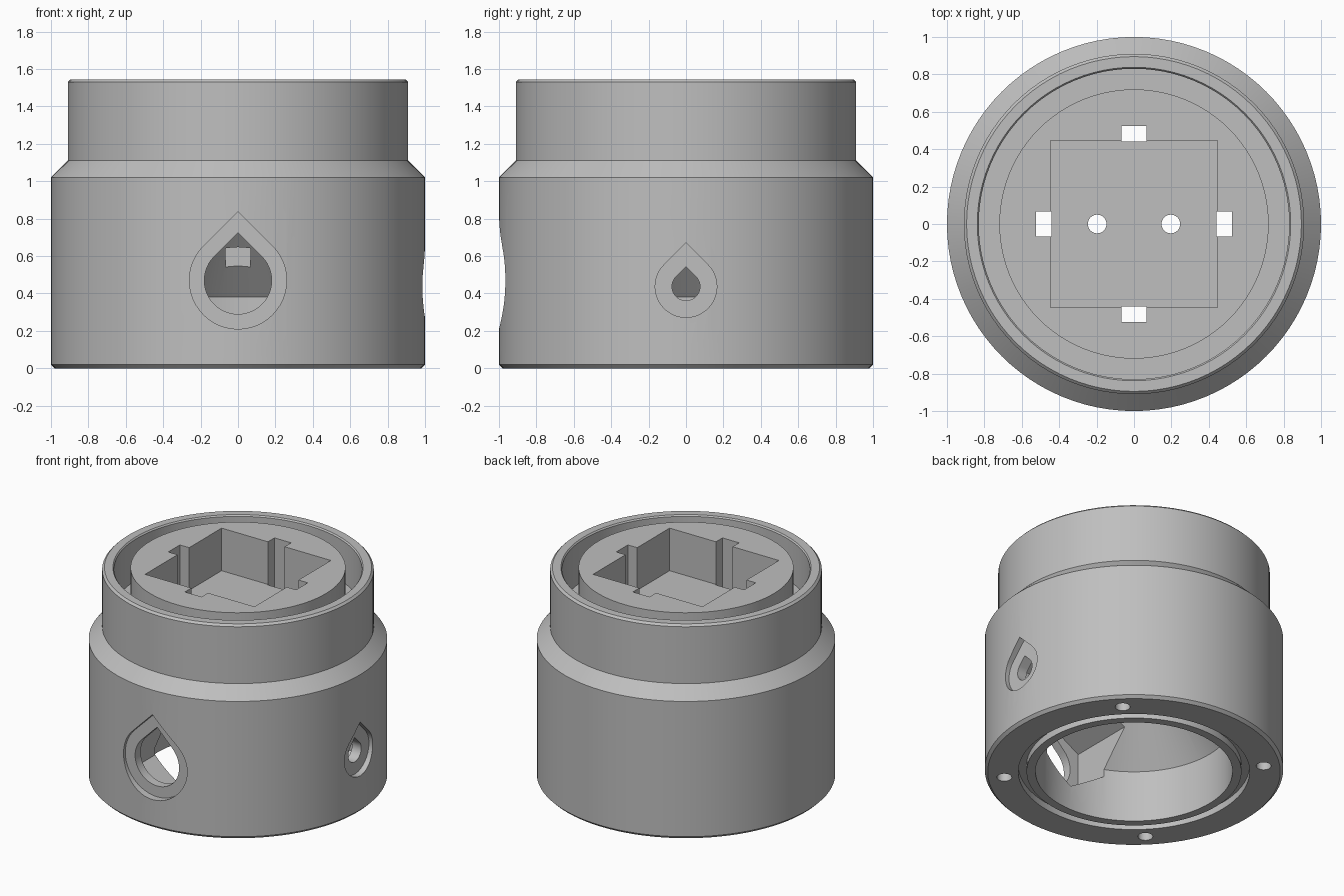
import bpy, bmesh
from math import sin, cos, pi, radians
from mathutils import Matrix, Vector

cube = bpy.data.objects.get("Cube")
if cube:
    bpy.data.objects.remove(cube, do_unlink=True)

grey = bpy.data.materials.new("plain grey")
grey.use_nodes = True
colour = (0.52, 0.52, 0.52, 1)
grey.diffuse_color = colour
grey.node_tree.nodes["Principled BSDF"].inputs["Base Color"].default_value = colour


def make_object(name, bm):
    bmesh.ops.recalc_face_normals(bm, faces=bm.faces)
    mesh = bpy.data.meshes.new(name)
    bm.to_mesh(mesh)
    bm.free()
    mesh.materials.append(grey)
    obj = bpy.data.objects.new(name, mesh)
    bpy.context.collection.objects.link(obj)
    return obj


def lathe(name, profile, steps=96):
    bm = bmesh.new()
    verts = [bm.verts.new((r, 0, z)) for r, z in profile]
    edges = [bm.edges.new(pair) for pair in zip(verts, verts[1:])]
    bmesh.ops.spin(bm, geom=verts + edges, cent=(0, 0, 0), axis=(0, 0, 1),
                   angle=2 * pi, steps=steps)
    bmesh.ops.remove_doubles(bm, verts=bm.verts, dist=0.0005)
    return make_object(name, bm)


def prism(name, outline, z, near, far, turn=0):
    """Outline in the x-z plane, extruded towards the front, then turned."""
    bm = bmesh.new()
    face = bm.faces.new([bm.verts.new((u, -near, z + v)) for u, v in outline])
    new = bmesh.ops.extrude_face_region(bm, geom=[face])["geom"]
    moved = [g for g in new if isinstance(g, bmesh.types.BMVert)]
    bmesh.ops.translate(bm, verts=moved, vec=(0, near - far, 0))
    bmesh.ops.transform(bm, matrix=Matrix.Rotation(turn, 4, "Z"), verts=bm.verts)
    return make_object(name, bm)


def box(name, low, high, turn=0):
    low, high = Vector(low), Vector(high)
    bm = bmesh.new()
    mat = (Matrix.Rotation(turn, 4, "Z") @ Matrix.Translation((low + high) / 2)
           @ Matrix.Diagonal((*(high - low), 1)))
    bmesh.ops.create_cube(bm, size=1, matrix=mat)
    return make_object(name, bm)


def cylinder(name, x, y, radius, bottom, top):
    bm = bmesh.new()
    bmesh.ops.create_cone(bm, cap_ends=True, segments=32, radius1=radius,
                          radius2=radius, depth=top - bottom,
                          matrix=Matrix.Translation((x, y, (bottom + top) / 2)))
    return make_object(name, bm)


def teardrop(r):
    arc = [radians(135 + 270 * i / 36) for i in range(37)]
    return [(r * cos(a), r * sin(a)) for a in arc] + [(0, r * 2 ** 0.5)]


def hexagon(apothem):
    r = apothem / cos(pi / 6)
    return [(r * sin(i * pi / 3), r * cos(i * pi / 3)) for i in range(6)]


# Turned housing: hollow coned chamber, seal groove, shoulder, collar, top channel
housing = lathe("housing", [
    (0, 1.0), (0.15, 1.0), (0.66, 0.38), (0.66, 0),
    (0.72, 0), (0.72, 0.05), (0.775, 0.05), (0.775, 0),
    (0.98, 0), (1, 0.02), (1, 1.02), (0.91, 1.11), (0.91, 1.53),
    (0.895, 1.545), (0.838, 1.545), (0.83, 1.535), (0.83, 1.23),
    (0.72, 1.23), (0.72, 1.545), (0, 1.545)])

cutters = []

# Teardrop ports with an outer recess and an inner hexagonal pocket
for label, turn, z, hole, recess, floor, nut, nut_end in (
        ("front", 0, 0.47, 0.18, 0.26, 0.945, 0.25, 0.88),
        ("left", pi / 2, 0.437, 0.075, 0.165, 0.955, 0.12, 0.88)):
    cutters += [
        prism(label + "_recess", teardrop(recess), z, floor, 1.2, turn),
        prism(label + "_hole", teardrop(hole), z, 0.3, 1.1, turn),
        prism(label + "_nut_pocket", hexagon(nut), z, 0.25, nut_end, turn)]

# Square socket in the top, with four clip slots running down to the chamber
cutters.append(box("socket", (-0.447, -0.447, 1.23), (0.447, 0.447, 1.8)))
for i in range(4):
    cutters.append(box("clip_slot", (0.44, -0.068, 0.42), (0.523, 0.068, 1.8), i * pi / 2))

# Wire holes in the socket floor
for side in (-1, 1):
    cutters.append(cylinder("wire_hole", side * 0.197, 0, 0.05, 0.7, 1.4))

# Screw holes in the base
for i in range(4):
    a = pi / 4 + i * pi / 2
    cutters.append(cylinder("screw_hole", 0.872 * cos(a), 0.872 * sin(a), 0.05, -0.1, 0.25))

bpy.ops.object.select_all(action="DESELECT")
bpy.context.view_layer.objects.active = housing
housing.select_set(True)
for cutter in cutters:
    cutter.hide_render = True
    mod = housing.modifiers.new("cut", "BOOLEAN")
    mod.operation = "DIFFERENCE"
    mod.solver = "EXACT"
    mod.object = cutter
    bpy.ops.object.modifier_apply(modifier=mod.name)
    bpy.data.objects.remove(cutter, do_unlink=True)

bpy.ops.object.shade_smooth_by_angle(angle=radians(25))
